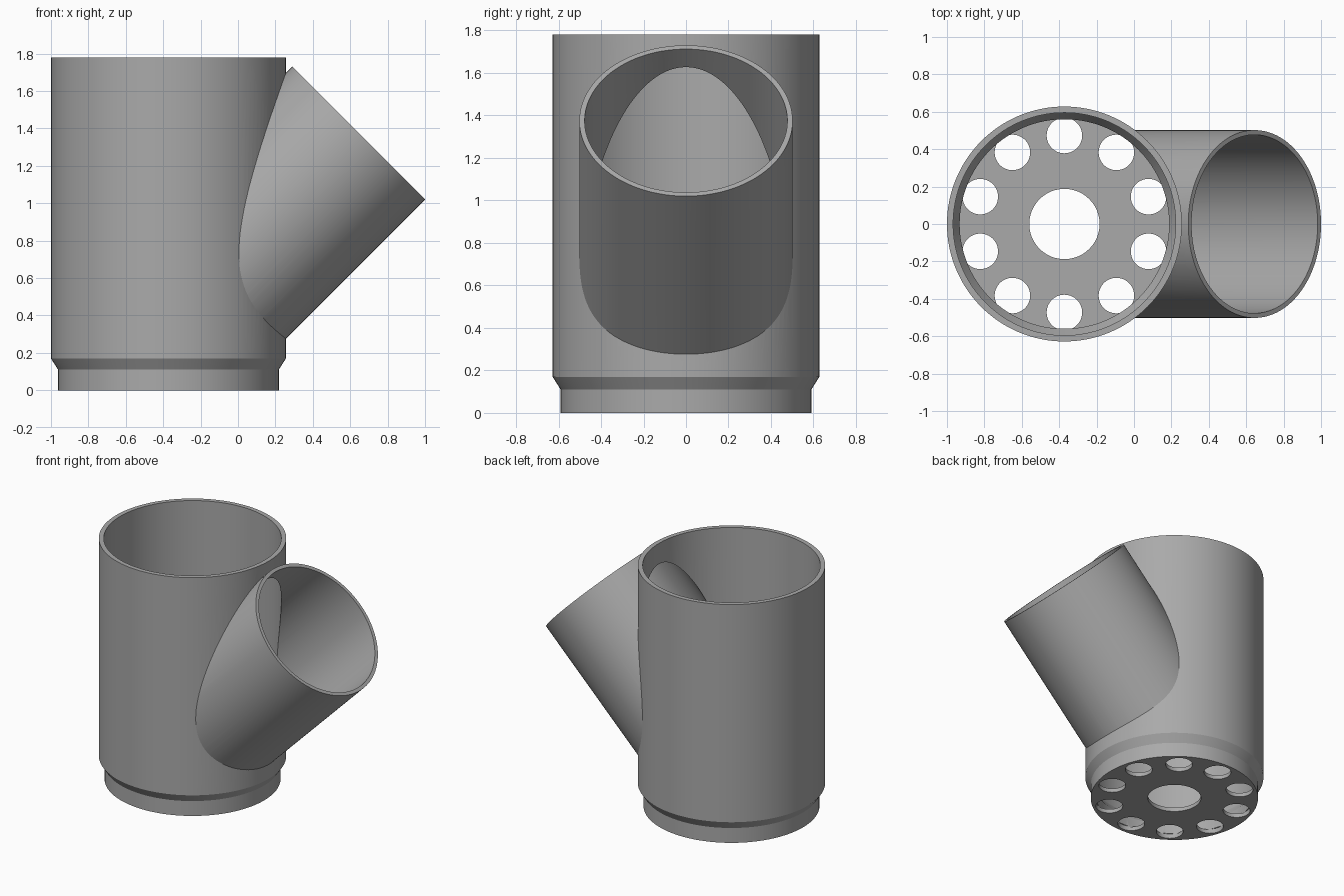
import bpy, bmesh, math
from mathutils import Matrix, Vector

cube = bpy.data.objects.get("Cube")
if cube:
    bpy.data.objects.remove(cube, do_unlink=True)

SEGMENTS = 128
PIPE_X = -0.372
BRANCH_START = Vector((-0.25, 0, 0.48))
BRANCH_END = Vector((0.645, 0, 1.375))

plastic = bpy.data.materials.new("grey plastic")
plastic.use_nodes = True
grey = (0.4, 0.4, 0.4, 1)
plastic.diffuse_color = grey
plastic.node_tree.nodes["Principled BSDF"].inputs["Base Color"].default_value = grey


def make_object(name, bm):
    bmesh.ops.recalc_face_normals(bm, faces=bm.faces)
    mesh = bpy.data.meshes.new(name)
    bm.to_mesh(mesh)
    bm.free()
    mesh.materials.append(plastic)
    obj = bpy.data.objects.new(name, mesh)
    bpy.context.collection.objects.link(obj)
    return obj


def lathe(name, profile):
    """Closed solid of revolution around the main pipe axis."""
    bm = bmesh.new()
    rings = []
    for r, z in profile:
        ring = []
        for i in range(SEGMENTS):
            a = math.tau * i / SEGMENTS
            ring.append(bm.verts.new((PIPE_X + r * math.cos(a), r * math.sin(a), z)))
        rings.append(ring)
    for low, high in zip(rings, rings[1:]):
        for i in range(SEGMENTS):
            j = (i + 1) % SEGMENTS
            bm.faces.new((low[i], low[j], high[j], high[i]))
    bm.faces.new(rings[0])
    bm.faces.new(rings[-1])
    return make_object(name, bm)


def rod(name, start, end, radius, segments=SEGMENTS):
    """Solid cylinder between two points."""
    axis = end - start
    bm = bmesh.new()
    turn = axis.to_track_quat('Z', 'Y').to_matrix().to_4x4()
    bmesh.ops.create_cone(bm, cap_ends=True, segments=segments, radius1=radius,
                          radius2=radius, depth=axis.length,
                          matrix=Matrix.Translation((start + end) / 2) @ turn)
    return make_object(name, bm)


def combine(target, tool, operation):
    bpy.context.view_layer.objects.active = target
    mod = target.modifiers.new(operation.lower(), 'BOOLEAN')
    mod.operation = operation
    mod.solver = 'EXACT'
    mod.object = tool
    bpy.ops.object.modifier_apply(modifier=mod.name)
    bpy.data.objects.remove(tool, do_unlink=True)


# Outer shell: main pipe with narrowed spigot, plus the slanted branch
body = lathe("branched_pipe", [(0.59, 0), (0.59, 0.11), (0.628, 0.17), (0.628, 1.78)])
combine(body, rod("branch", BRANCH_START, BRANCH_END, 0.502), 'UNION')

# Hollow interior, leaving a floor plate at the bottom
combine(body, lathe("main_bore", [(0.56, 0.03), (0.56, 0.11), (0.595, 0.17), (0.595, 1.9)]),
        'DIFFERENCE')
overshoot = Vector((0.1, 0, 0.1))
combine(body, rod("branch_bore", BRANCH_START, BRANCH_END + overshoot, 0.477), 'DIFFERENCE')

# Drain holes in the floor: one in the middle and a ring of ten
def drill(x, y, radius):
    hole = rod("drain_hole", Vector((x, y, -0.1)), Vector((x, y, 0.035)), radius, 48)
    combine(body, hole, 'DIFFERENCE')

drill(PIPE_X, 0, 0.188)
for k in range(10):
    a = math.pi / 2 + math.tau * k / 10
    drill(PIPE_X + 0.473 * math.cos(a), 0.473 * math.sin(a), 0.095)

# Smooth walls with crisp rims
bpy.ops.object.select_all(action='DESELECT')
body.select_set(True)
bpy.context.view_layer.objects.active = body
bpy.ops.object.shade_smooth_by_angle(angle=math.radians(25))
